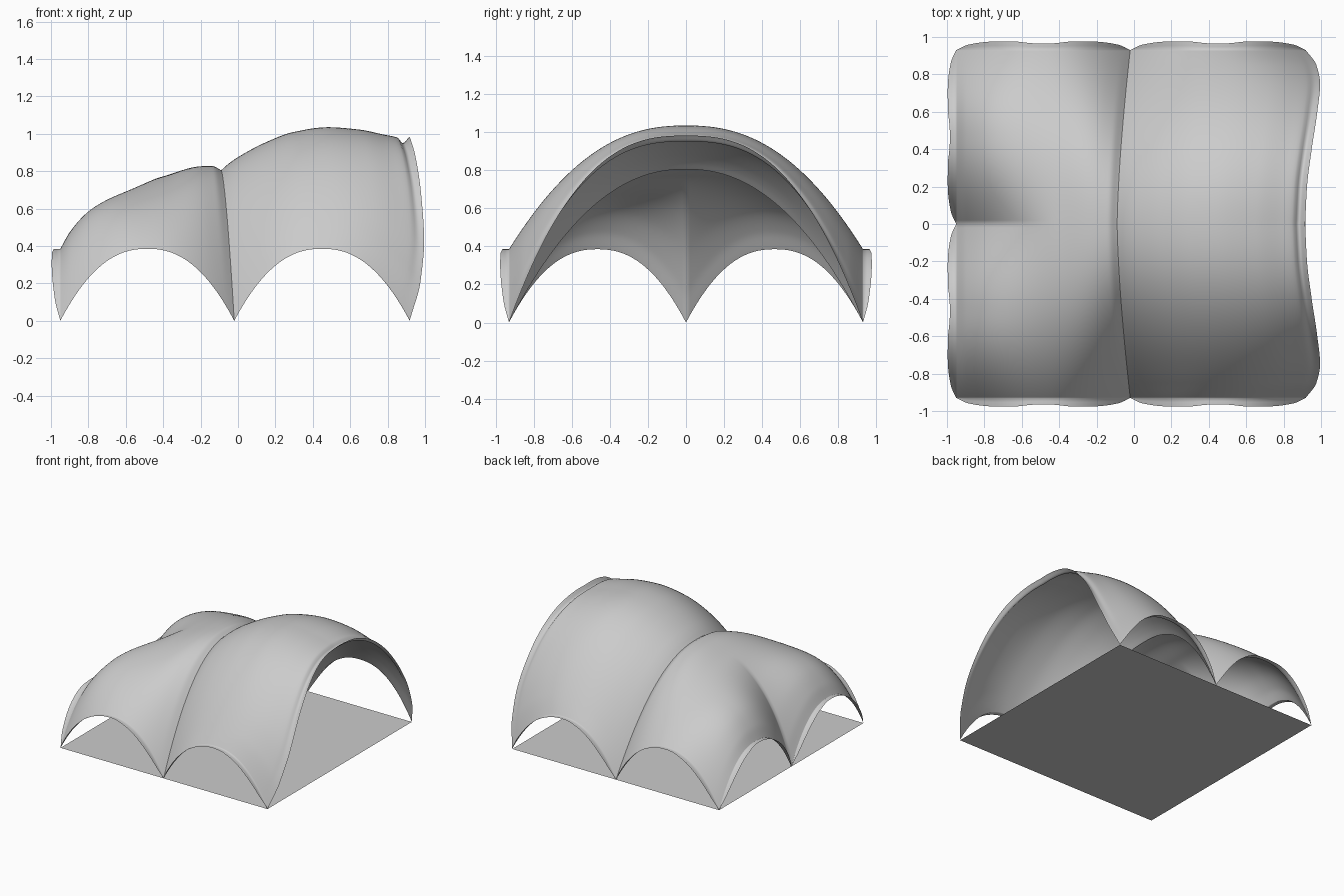
import bpy, bmesh, math

if "Cube" in bpy.data.objects:
    bpy.data.objects.remove(bpy.data.objects["Cube"])

grey = bpy.data.materials.new("light grey")
grey.diffuse_color = (0.6, 0.6, 0.6, 1)
grey.use_nodes = True
grey.node_tree.nodes["Principled BSDF"].inputs["Base Color"].default_value = grey.diffuse_color

YB = 0.93   # half depth of the footprint


def curve(pts, x):
    """Smooth (monotone cubic) interpolation through points."""
    n = len(pts)
    d = [(pts[i+1][1]-pts[i][1])/(pts[i+1][0]-pts[i][0]) for i in range(n-1)]
    m = [d[0]] + [0 if d[i-1]*d[i] <= 0 else 2*d[i-1]*d[i]/(d[i-1]+d[i])
                  for i in range(1, n-1)] + [d[-1]]
    x = min(max(x, pts[0][0]), pts[-1][0])
    i = max(j for j in range(n-1) if pts[j][0] <= x)
    h = pts[i+1][0]-pts[i][0]
    u = (x-pts[i][0])/h
    return ((2*u**3-3*u*u+1)*pts[i][1] + (u**3-2*u*u+u)*h*m[i]
            + (3*u*u-2*u**3)*pts[i+1][1] + (u**3-u*u)*h*m[i+1])


def scallop(s):
    """Small edge arch, 0..1 along its span."""
    return 0.385*(1-abs(2*s-1)**2.3)


def flare(z):
    """Outward lip of an edge arch at height z."""
    return curve([(0, 0), (0.12, 0.03), (0.3, 0.046), (0.36, 0.045), (0.39, 0.032)], z)


def valley_x(t):
    return -0.02-0.07*(1-abs(t)**1.5)


RIM = [(0, .915), (.2, .925), (.4, .95), (.6, .98), (.75, .995), (.85, .975), (.93, .918)]
TALL = [(-.09, .805), (-.05, .84), (0, .875), (.15, .955), (.3, 1.01), (.48, 1.035),
        (.65, 1.022), (.78, .995), (.85, .98), (.88, .95), (.915, .982)]
LOW = [(-.95, .43), (-.9, .52), (-.8, .625), (-.7, .68), (-.6, .715), (-.4, .772),
       (-.2, .826), (-.14, .828), (-.09, .805)]


def tall_vault(s, t, e, _):
    b = scallop(s)
    a = curve(TALL, -.09+1.005*s)
    p = curve([(0, 2.2), (.5, 2.3), (1, 2.6)], s)
    z = b+(a-b)*(1-abs(t)**p)
    x0 = valley_x(t)
    x = x0+(curve(RIM, abs(t)*YB)-x0)*s
    return x, YB*t+e*flare(b), z


def low_vault(s, t, e, f):
    b = scallop(s)
    a = curve(LOW, -.95+.86*s)
    p = 2.2+0.5*math.sin(math.pi*s)
    z0 = b+(a-b)*(1-abs(t)**p)
    c = scallop(abs(t))                       # pair of arches on the left edge
    gap = .43*(1-abs(t)**2.2)-c
    z = z0-gap*max(0, 1-s/.62)**1.8
    x = -.95+(valley_x(t)+.95)*s-f*flare(c)
    return x, YB*t+e*flare(b), z


def shell(name, fn, left_lip):
    """Sweep a vault function over a grid with flared lip rows."""
    n = 64
    ss = [(0.5-0.5*math.cos(math.pi*i/n), 0) for i in range(n+1)]
    if left_lip:
        ss = [(0, 1), (0, .5)]+ss
    ts = [(-1, -1), (-1, -.5)]+[(math.copysign(1-(1-abs(j/n))**1.4, j), 0)
                                for j in range(-n, n+1)]+[(1, .5), (1, 1)]
    bm = bmesh.new()
    g = [[bm.verts.new(fn(s, t, e, f)) for t, e in ts] for s, f in ss]
    for i in range(len(ss)-1):
        for j in range(len(ts)-1):
            bm.faces.new((g[i][j], g[i+1][j], g[i+1][j+1], g[i][j+1]))
    bmesh.ops.remove_doubles(bm, verts=bm.verts[:], dist=1e-5)
    finish(name, bm)


def finish(name, bm, smooth=True):
    me = bpy.data.meshes.new(name)
    bm.to_mesh(me)
    bm.free()
    me.materials.append(grey)
    ob = bpy.data.objects.new(name, me)
    bpy.context.collection.objects.link(ob)
    if smooth:
        me.polygons.foreach_set("use_smooth", [True]*len(me.polygons))


# Vaulted roof shells
shell("tall_vault", tall_vault, False)
shell("low_vault", low_vault, True)

# Flat floor
bm = bmesh.new()
bm.faces.new([bm.verts.new(v) for v in
              ((-.95, -YB, 0), (.917, -YB, 0), (.917, YB, 0), (-.95, YB, 0))])
finish("floor", bm, False)
